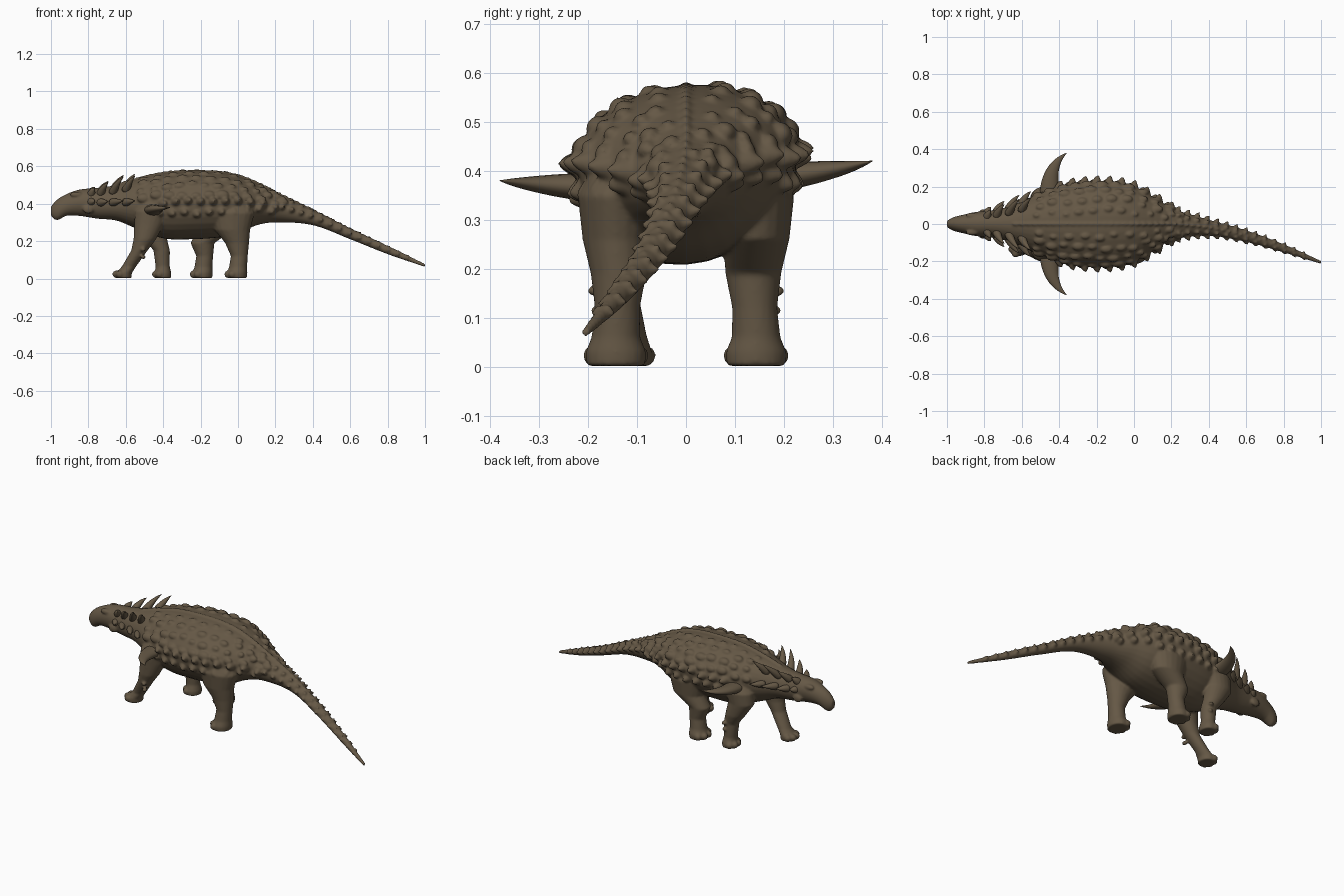
import bpy, bmesh, math, random
from mathutils import Vector, Matrix

random.seed(4)
if "Cube" in bpy.data.objects:
    bpy.data.objects.remove(bpy.data.objects["Cube"], do_unlink=True)

hide = bpy.data.materials.new("brown hide")
hide.use_nodes = True
hide.diffuse_color = (.13, .097, .06, 1)
bsdf = hide.node_tree.nodes["Principled BSDF"]
bsdf.inputs["Base Color"].default_value = hide.diffuse_color
bsdf.inputs["Roughness"].default_value = .8

X = Vector((1, 0, 0))
ROLL = .06  # slight lean of the trunk

# Body profile: x, centre y, half width, bottom z, widest z, top z
KEYS = [
    (-1, 0, .016, .335, .36, .385), (-.97, 0, .035, .31, .365, .42),
    (-.92, 0, .048, .335, .39, .45), (-.85, 0, .064, .335, .41, .475),
    (-.75, 0, .075, .32, .4, .485), (-.65, 0, .1, .31, .4, .5),
    (-.55, 0, .145, .27, .4, .53), (-.4, 0, .2, .215, .41, .565),
    (-.25, 0, .225, .21, .42, .575), (-.1, 0, .222, .22, .42, .57),
    (0, 0, .2, .24, .42, .55), (.1, 0, .145, .285, .41, .51),
    (.2, 0, .085, .3, .385, .46), (.4, -.02, .043, .285, .325, .367),
    (.6, -.065, .031, .21, .235, .268), (.8, -.13, .022, .13, .15, .175),
    (1, -.205, .009, .061, .07, .079)]


def profile(x):
    """Smoothly interpolated body section at x."""
    last = len(KEYS) - 1
    i = max(k for k in range(last) if KEYS[k][0] <= x or k == 0)
    a, b = KEYS[i], KEYS[i + 1]
    before, after = KEYS[max(i - 1, 0)], KEYS[min(i + 2, last)]
    d = b[0] - a[0]
    t = (x - a[0]) / d
    out = []
    for c in range(1, 6):
        ma = (b[c] - before[c]) / (b[0] - before[0]) * d
        mb = (after[c] - a[c]) / (after[0] - a[0]) * d
        out.append(a[c] + t * ma + t * t * (3 * (b[c] - a[c]) - 2 * ma - mb)
                   + t ** 3 * (2 * (a[c] - b[c]) + ma + mb))
    return out


def surface(x, ang):
    """Point and outward normal on the body; angle runs from +y over the top."""
    cy, w, zb, zm, zt = profile(x)
    c, s = math.cos(ang), math.sin(ang)
    h = zt - zm if s > 0 else zm - zb
    return (Vector((x, cy + w * c, zm + h * s + ROLL * w * c)),
            Vector((0, c / w, s / h)).normalized())


def loft(bm, rings):
    rows = [[bm.verts.new(p) for p in ring] for ring in rings]
    n = len(rows[0])
    for a, b in zip(rows, rows[1:]):
        for i in range(n):
            j = (i + 1) % n
            bm.faces.new((a[i], a[j], b[j], b[i]))
    bm.faces.new(rows[0][::-1])
    bm.faces.new(rows[-1])


def circle(n=20):
    return [(math.cos(math.tau * i / n), math.sin(math.tau * i / n)) for i in range(n)]


def leg(bm, sections):
    """Horizontal sections: x, y, z, radius x, radius y."""
    loft(bm, [[Vector((x + rx * c, y + ry * s, z)) for c, s in circle()]
              for x, y, z, rx, ry in sections])


def spike(bm, p0, p1, p2, radius, flat=1, n=12, steps=10):
    """Tapering horn along a quadratic curve, flattened vertically by flat."""
    rings = []
    for k in range(steps + 1):
        t = k / steps
        p = p0 * (1 - t) ** 2 + p1 * 2 * t * (1 - t) + p2 * t * t
        q = ((p1 - p0) * (1 - t) + (p2 - p1) * t).to_track_quat('Z', 'Y')
        r = radius * (1 - t ** 1.3) + .001
        rings.append([p + q @ Vector((r * c, r * s * flat, 0)) for c, s in circle(n)])
    loft(bm, rings)


def blob(bm, p, normal, length, width, height):
    """Rounded scute lying on the skin, long axis along the body."""
    t = (X - normal * normal.x).normalized()
    b = normal.cross(t)
    rot = Matrix((t, b, normal)).transposed().to_4x4()
    bmesh.ops.create_icosphere(
        bm, subdivisions=2, radius=1,
        matrix=Matrix.Translation(p) @ rot @ Matrix.Diagonal((length, width, height, 1)))


def body_spike(bm, x, ang, height, radius, lean):
    p, n = surface(x, ang)
    base = p - n * radius * .6
    spike(bm, base, p + n * height * .6 + X * lean * .4, p + n * height + X * lean, radius)


def finish(bm, name):
    bmesh.ops.recalc_face_normals(bm, faces=bm.faces)
    mesh = bpy.data.meshes.new(name)
    bm.to_mesh(mesh)
    bm.free()
    mesh.materials.append(hide)
    for f in mesh.polygons:
        f.use_smooth = True
    ob = bpy.data.objects.new(name, mesh)
    bpy.context.scene.collection.objects.link(ob)
    return ob


# Head, trunk and tail
bm = bmesh.new()
count = 100
loft(bm, [[surface(-1 + 2 * i / count, math.tau * k / 32)[0] for k in range(32)]
          for i in range(count + 1)])


def toes(x, y, size):
    for k in (-1.5, -.5, .5, 1.5):
        a = math.pi + k * .7
        p = Vector((x + size * math.cos(a), y + size * 1.1 * math.sin(a), .023))
        blob(bm, p, Vector((0, 0, 1)), .022, .02, .021)


# Hind legs: the right one stands further back
for side, foot in ((-1, -.005), (1, -.19)):
    hip = -.03 if side < 0 else -.12
    y = .143 * side
    leg(bm, [(foot, y, .002, .053, .06), (foot, y, .03, .055, .062),
             (foot + .005, y, .06, .048, .05), (foot + .012, y * .98, .12, .045, .046),
             (foot, y * .96, .19, .064, .057), (hip, y, .26, .095, .068),
             (hip, y, .35, .12, .078), (hip, y * .8, .44, .08, .06)])
    toes(foot, y, .05)

# Forelegs: the right one reaches forward
for side, foot, foot_y, knee in ((-1, -.612, -.12, -.527), (1, -.4, .142, -.408)):
    y = .14 * side
    wrist = foot * .65 + knee * .35
    leg(bm, [(foot, foot_y, .002, .043, .05), (foot, foot_y, .028, .044, .052),
             (wrist, foot_y, .065, .038, .04), (knee, y, .15, .044, .043),
             (knee * .5 - .235, y * 1.03, .21, .06, .052),
             (-.475, y, .29, .08, .06), (-.46, y, .36, .09, .065), (-.44, y * .8, .44, .05, .05)])
    toes(foot, foot_y, .041)
    for z, out in ((.115, .038), (.155, .045)):
        blob(bm, Vector((knee + .02, y + side * out, z)), Vector((0, side, 0)), .014, .012, .017)

# Brows and cheeks
for side in (-1, 1):
    blob(bm, Vector((-.865, .047 * side, .45)), Vector((0, side * .7, .7)), .035, .016, .013)
    blob(bm, Vector((-.8, .066 * side, .37)), Vector((0, side, 0)), .03, .025, .014)

# Low rounded scutes in rows over the back
for deg, size, gap in ((17, .03, .068), (36, .027, .07), (54, .026, .072), (72, .022, .075)):
    for side in (0, 1):
        x = -.52 + random.uniform(0, .03)
        while x < .25:
            a = math.radians(deg + random.uniform(-4, 4))
            p, n = surface(x, math.pi - a if side else a)
            s = size * random.uniform(.75, 1.15)
            blob(bm, p - n * s * .1, n, s * 1.15, s * .8, s * .65)
            x += gap * random.uniform(.85, 1.15)

# Low keel along the spine
for i in range(46):
    x = -.62 + i * .033
    p, n = surface(x, math.pi / 2)
    s = .02 * min(1, 1.1 - x)
    blob(bm, p - n * s * .2, n, s * 1.6, s * .55, s * .55)

# Blunt scutes along the flanks and small ones down the tail
for side in (0, 1):
    for i in range(10):
        x = -.42 + i * .066
        for deg, h in ((-15, .024), (1, .036)):
            a = math.radians(deg + random.uniform(-3, 3))
            body_spike(bm, x + .02 * (deg > 0), math.pi - a if side else a, h, .028, .014)
    for i in range(14):
        x = .23 + i * .052
        fade = 1.08 - x * .75
        for deg, h in ((8, .027), (52, .013)):
            a = math.radians(deg)
            body_spike(bm, x, math.pi - a if side else a, h * fade, .022 * fade, .024 * fade)

body = finish(bm, "body")
remesh = body.modifiers.new("blend", 'REMESH')
remesh.mode = 'VOXEL'
remesh.voxel_size = .0062
remesh.use_smooth_shade = True
soften = body.modifiers.new("soften", 'SMOOTH')
soften.factor = .5
soften.iterations = 4

# Neck spikes, tall upper row and short lower row
bm = bmesh.new()
for side in (0, 1):
    for x, h in ((-.785, .035), (-.735, .075), (-.67, .105), (-.6, .09)):
        for deg, scale in ((48, 1), (8, .6)):
            a = math.radians(deg)
            body_spike(bm, x, math.pi - a if side else a, h * scale, .022, h * .55)
finish(bm, "neck_spikes")

# Large swept shoulder horns, broad and flat
bm = bmesh.new()
for side, z in ((-1, .38), (1, .42)):
    spike(bm, Vector((-.45, .16 * side, z * .5 + .175)),
          Vector((-.46, .31 * side, z * .7 + .105)),
          Vector((-.36, .38 * side, z)), .052, .6, 16, 14)
finish(bm, "shoulder_horns")
